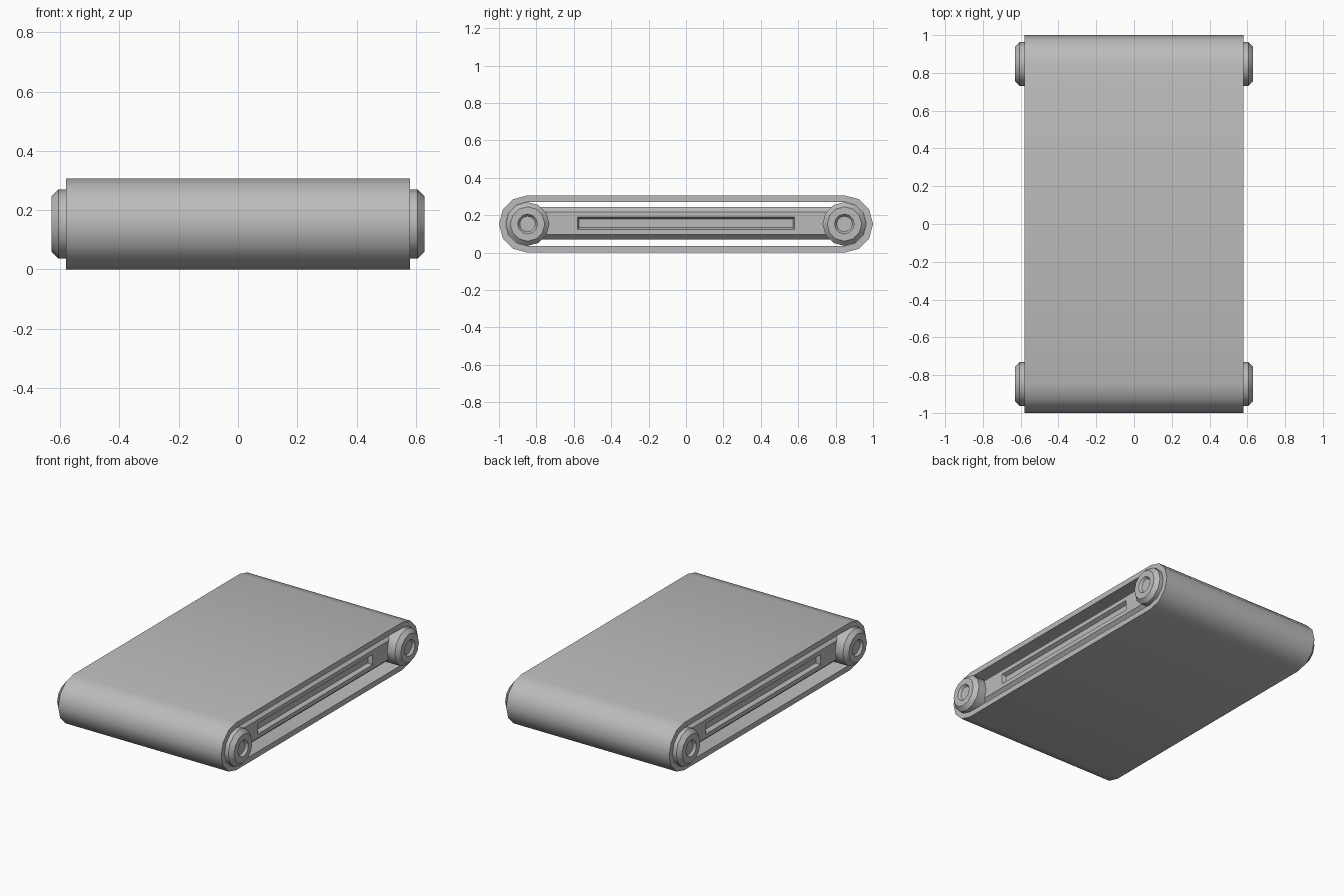
import bpy, bmesh, math

cube = bpy.data.objects.get("Cube")
if cube:
    bpy.data.objects.remove(cube, do_unlink=True)

grey = bpy.data.materials.new("plain grey")
grey.use_nodes = True
COLOUR = (0.5, 0.5, 0.5, 1)
grey.diffuse_color = COLOUR
grey.node_tree.nodes["Principled BSDF"].inputs["Base Color"].default_value = COLOUR

AXLE_Y, AXLE_Z = 0.847, 0.153
SIDES = 12


def finish(name, bm, smooth=None):
    bmesh.ops.recalc_face_normals(bm, faces=bm.faces)
    mesh = bpy.data.meshes.new(name)
    bm.to_mesh(mesh)
    bm.free()
    mesh.materials.append(grey)
    obj = bpy.data.objects.new(name, mesh)
    bpy.context.collection.objects.link(obj)
    if smooth:
        bpy.ops.object.select_all(action='DESELECT')
        bpy.context.view_layer.objects.active = obj
        obj.select_set(True)
        bpy.ops.object.shade_smooth_by_angle(angle=math.radians(smooth))
    return obj


def skin(bm, rings, closed=False):
    """Bridge equal-length vertex rings with quads."""
    n = len(rings[0])
    pairs = list(zip(rings, rings[1:]))
    if closed:
        pairs.append((rings[-1], rings[0]))
    for a, b in pairs:
        for i in range(n):
            j = (i + 1) % n
            bm.faces.new((a[i], a[j], b[j], b[i]))


# Belt: a hollow loop around both rollers
def belt_ring(bm, x, radius):
    ring = []
    for side in (1, -1):
        for i in range(SIDES // 2 + 1):
            a = math.pi / 2 - 2 * math.pi * i / SIDES
            ring.append(bm.verts.new((x, side * (AXLE_Y + radius * math.cos(a)),
                                      AXLE_Z + side * radius * math.sin(a))))
    return ring


bm = bmesh.new()
skin(bm, [belt_ring(bm, x, r) for x, r in
          ((-0.58, 0.153), (0.58, 0.153), (0.58, 0.118), (-0.58, 0.118))], closed=True)
finish("belt", bm, 40)

# Rollers: turned profile with bevelled rims and a recessed hub at each end
HALF_PROFILE = [(0.605, 0.117), (0.63, 0.092), (0.63, 0.053), (0.615, 0.042)]
PROFILE = [(-x, r) for x, r in reversed(HALF_PROFILE)] + HALF_PROFILE
for name, side in (("front_roller", -1), ("back_roller", 1)):
    bm = bmesh.new()
    rings = []
    for x, r in PROFILE:
        angles = [2 * math.pi * i / SIDES for i in range(SIDES)]
        rings.append([bm.verts.new((x, side * AXLE_Y + r * math.cos(a),
                                    AXLE_Z + r * math.sin(a))) for a in angles])
    skin(bm, rings)
    bm.faces.new(rings[0])
    bm.faces.new(rings[-1])
    finish(name, bm, 35)


# Frame: chamfered block with a tapered slot sunk into each side
def rect(bm, x, half_y, half_z):
    return [bm.verts.new((x, sy * half_y, 0.157 + sz * half_z))
            for sy, sz in ((-1, -1), (1, -1), (1, 1), (-1, 1))]


HALF_FRAME = [(0.52, 0.80, 0.088), (0.55, 0.80, 0.06), (0.55, 0.58, 0.033),
              (0.525, 0.572, 0.022)]
bm = bmesh.new()
rings = [rect(bm, -x, y, z) for x, y, z in reversed(HALF_FRAME)]
rings += [rect(bm, x, y, z) for x, y, z in HALF_FRAME]
skin(bm, rings)
bm.faces.new(rings[0])
bm.faces.new(rings[-1])
finish("frame", bm)
